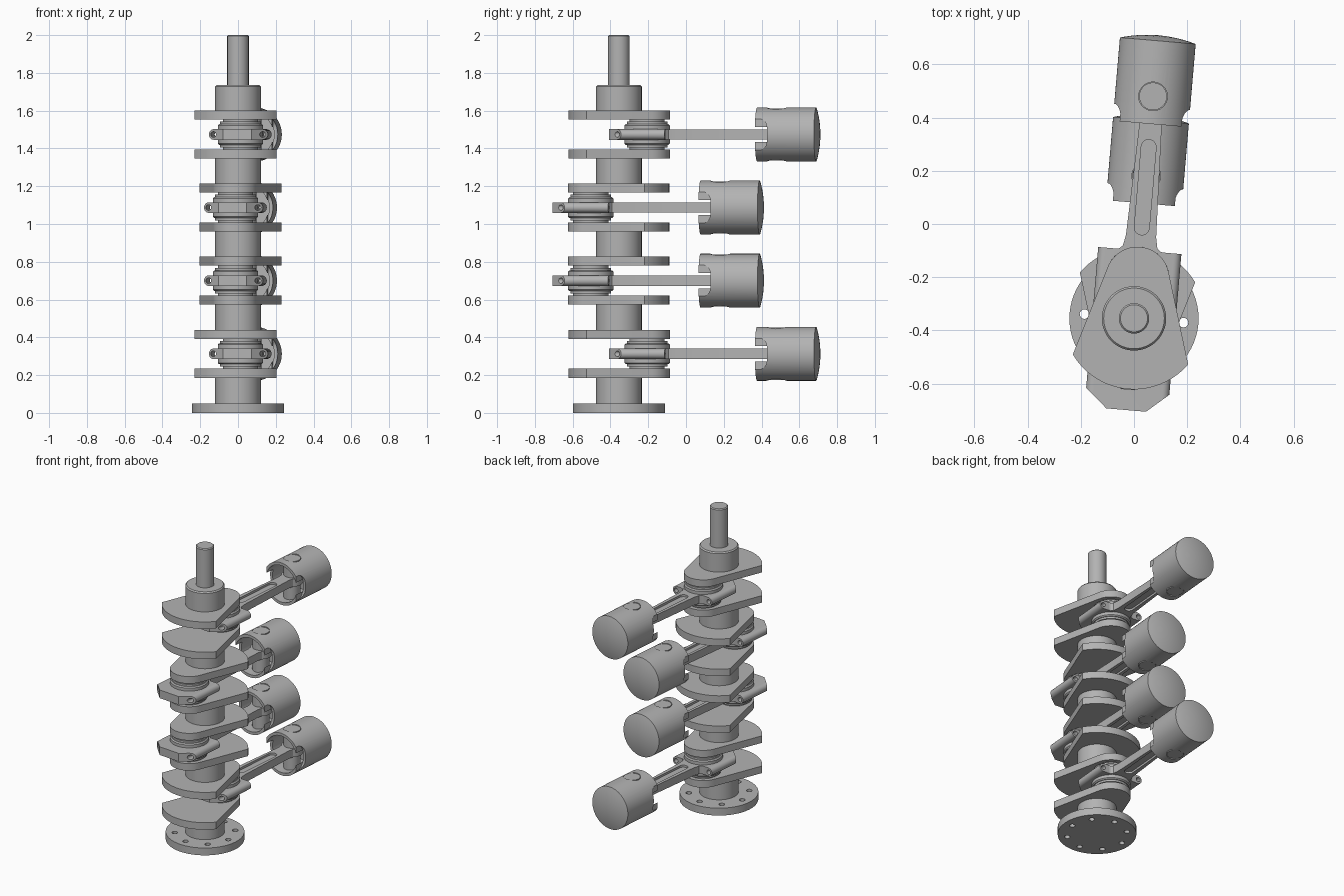
import bpy, bmesh, math
from mathutils import Matrix, Vector, geometry

if "Cube" in bpy.data.objects:
    bpy.data.objects.remove(bpy.data.objects["Cube"], do_unlink=True)

steel = bpy.data.materials.new("grey_steel")
steel.use_nodes = True
steel.diffuse_color = (0.45, 0.45, 0.45, 1)
steel.node_tree.nodes["Principled BSDF"].inputs["Base Color"].default_value = (0.45, 0.45, 0.45, 1)

# Crank axis, with the bank of cylinders leaning slightly to the left
FRAME = Matrix.Translation((0, -0.355, 0)) @ Matrix.Rotation(math.radians(-4.9), 4, 'Z')
TO_Y = Matrix.Rotation(-math.pi / 2, 4, 'X')
TO_X = Matrix.Rotation(math.pi / 2, 4, 'Y')
THROW, ROD = 0.15, 0.688


def add(name, bm, turn=Matrix()):
    bmesh.ops.transform(bm, matrix=turn, verts=bm.verts)
    bmesh.ops.recalc_face_normals(bm, faces=bm.faces)
    mesh = bpy.data.meshes.new(name)
    bm.to_mesh(mesh)
    bm.free()
    mesh.materials.append(steel)
    ob = bpy.data.objects.new(name, mesh)
    bpy.context.collection.objects.link(ob)
    return ob


def prism(name, pts, z0, z1, turn=Matrix()):
    bm = bmesh.new()
    face = bm.faces.new([bm.verts.new((x, y, z0)) for x, y in pts])
    up = bmesh.ops.extrude_face_region(bm, geom=[face])["geom"]
    verts = [v for v in up if isinstance(v, bmesh.types.BMVert)]
    bmesh.ops.translate(bm, verts=verts, vec=(0, 0, z1 - z0))
    return add(name, bm, turn)


def lathe(name, profile, turn=Matrix(), steps=64):
    bm = bmesh.new()
    vs = [bm.verts.new((r, 0, z)) for r, z in profile]
    es = [bm.edges.new(pair) for pair in zip(vs, vs[1:])]
    bmesh.ops.spin(bm, geom=vs + es, axis=(0, 0, 1), cent=(0, 0, 0),
                   angle=math.tau, steps=steps)
    bmesh.ops.remove_doubles(bm, verts=bm.verts, dist=0.0001)
    return add(name, bm, turn)


def arc(r, a0, a1, n, cx=0, cy=0):
    angles = [math.radians(a0 + (a1 - a0) * i / n) for i in range(n + 1)]
    return [(cx + r * math.cos(a), cy + r * math.sin(a)) for a in angles]


def circle(r, cx=0, cy=0, n=32):
    return arc(r, 0, 360, n, cx, cy)[:-1]


def hull(pts):
    return [pts[i] for i in geometry.convex_hull_2d([Vector(p) for p in pts])]


def cut(ob, cutters, op='DIFFERENCE'):
    for c in cutters:
        c.hide_render = True
        mod = ob.modifiers.new("cut", 'BOOLEAN')
        mod.operation, mod.object, mod.solver = op, c, 'EXACT'
    bpy.context.view_layer.update()
    result = bpy.data.meshes.new_from_object(
        ob.evaluated_get(bpy.context.evaluated_depsgraph_get()))
    ob.modifiers.clear()
    ob.data = result
    for c in cutters:
        bpy.data.objects.remove(c, do_unlink=True)


def smooth(ob):
    bpy.ops.object.select_all(action='DESELECT')
    ob.select_set(True)
    bpy.context.view_layer.objects.active = ob
    bpy.ops.object.shade_smooth_by_angle(angle=math.radians(30))


def place(ob, places):
    """Put the part at every place, sharing one mesh."""
    smooth(ob)
    for i, m in enumerate(places):
        item = ob if i == 0 else ob.copy()
        if i:
            bpy.context.collection.objects.link(item)
        item.matrix_world = FRAME @ m


def at(y, z):
    return Matrix.Translation((0, y, z))


# Four cylinders: height and side of each throw
throws = [(0.313 + 0.387 * i, s) for i, s in enumerate((1, -1, -1, 1))]

# Drive flange with a ring of bolt holes
flange = prism("drive_flange", circle(0.243, n=64), 0, 0.05)
cut(flange, [prism("hole", circle(0.018, 0.187 * math.cos(k * math.pi / 4),
                                  0.187 * math.sin(k * math.pi / 4), 16), -0.1, 0.1)
             for k in range(8)])
place(flange, [Matrix()])

# Main journals between the webs
place(lathe("first_journal", [(0, 0.04), (0.121, 0.04), (0.121, 0.19), (0, 0.19)]), [Matrix()])
journal = lathe("main_journal", [(0, -0.07), (0.121, -0.07), (0.121, 0.07), (0, 0.07)])
place(journal, [at(0, z + 0.1935) for z, s in throws[:3]])

# Stepped nose of the shaft
place(lathe("shaft_nose", [(0, 1.59), (0.121, 1.59), (0.121, 1.727), (0.114, 1.735),
                           (0.057, 1.735), (0.057, 1.994), (0.051, 2.0), (0, 2.0)]), [Matrix()])

# Webs: round nose over the pin, broad counterweight opposite
web_shape = hull(circle(0.12, 0, THROW, 48) + arc(0.267, 215.4, 324.6, 28))
web = prism("crank_web", web_shape, -0.024, 0.024)
place(web, [at(0, z + d) @ Matrix.Rotation(0 if s > 0 else math.pi, 4, 'Z')
            for z, s in throws for d in (-0.103, 0.103)])

# Crank pins with the stepped bearing ring around them
pins = [at(s * THROW, z) for z, s in throws]
half = [(0.12, 0.048), (0.113, 0.055), (0.108, 0.055), (0.108, 0.068), (0.093, 0.068),
        (0.093, 0.085), (0, 0.085)]
place(lathe("crank_pin_bearing", [(r, -z) for r, z in reversed(half)] + half), pins)

# Connecting rod beam with a long groove on both faces
side = [(0.1, 0.05), (0.1, 0.104), (0.078, 0.108), (0.065, 0.12), (0.057, 0.16), (0.041, 0.61)]
beam_shape = side + arc(0.066, -45, 225, 30, 0, ROD) + [(-x, y) for x, y in reversed(side)]
beam = prism("rod_beam", beam_shape, -0.027, 0.027)
slot = arc(0.028, 0, 180, 12, 0, 0.497) + arc(0.028, 180, 360, 12, 0, 0.193)
cut(beam, [prism("groove", slot, *sorted((s * 0.013, s * 0.06))) for s in (1, -1)])
place(beam, pins)

# Big end clamp: rounded sides, chamfered cap and two bolt holes
capsule = arc(0.028, -90, 90, 12, 0.129) + arc(0.028, 90, 270, 12, -0.129)
clamp = prism("rod_clamp", capsule, -0.197, 0.106, TO_Y)
right = [(0.17, 0.2), (0.17, -0.112), (0.157, -0.125), (0.075, -0.196)]
cut(clamp, [prism("outline", right + [(-x, y) for x, y in reversed(right)], -0.1, 0.1)],
    'INTERSECT')
cut(clamp, [prism("bolt_hole", circle(0.015, s * 0.131, 0, 16), -0.3, 0.3, TO_Y)
            for s in (1, -1)])
place(clamp, pins)

# Hollow pistons: domed crown, notched skirt and pin bore
tops = [at(s * THROW + ROD, z) for z, s in throws]
dome = [(0.143 * math.cos(t * math.pi / 12), 0.21 + 0.021 * math.sin(t * math.pi / 12) ** 2)
        for t in range(1, 6)]
piston = lathe("piston", [(0, 0.12), (0.124, 0.12), (0.124, -0.104), (0.143, -0.104),
                          (0.143, 0.21)] + dome + [(0, 0.231)], TO_Y)
notch = [(-0.12, -0.2), (0.12, -0.2), (0.12, -0.1)] + arc(0.05, 0, 90, 6, 0.035, -0.09) \
    + arc(0.05, 90, 180, 6, -0.035, -0.09) + [(-0.12, -0.1)]
cut(piston, [prism("notch", notch, *sorted((s * 0.117, s * 0.2)), TO_X) for s in (1, -1)]
    + [prism("pin_bore", circle(0.054), -0.2, 0.2)])
place(piston, tops)

# Piston pins
place(prism("piston_pin", circle(0.052), -0.138, 0.138), tops)
